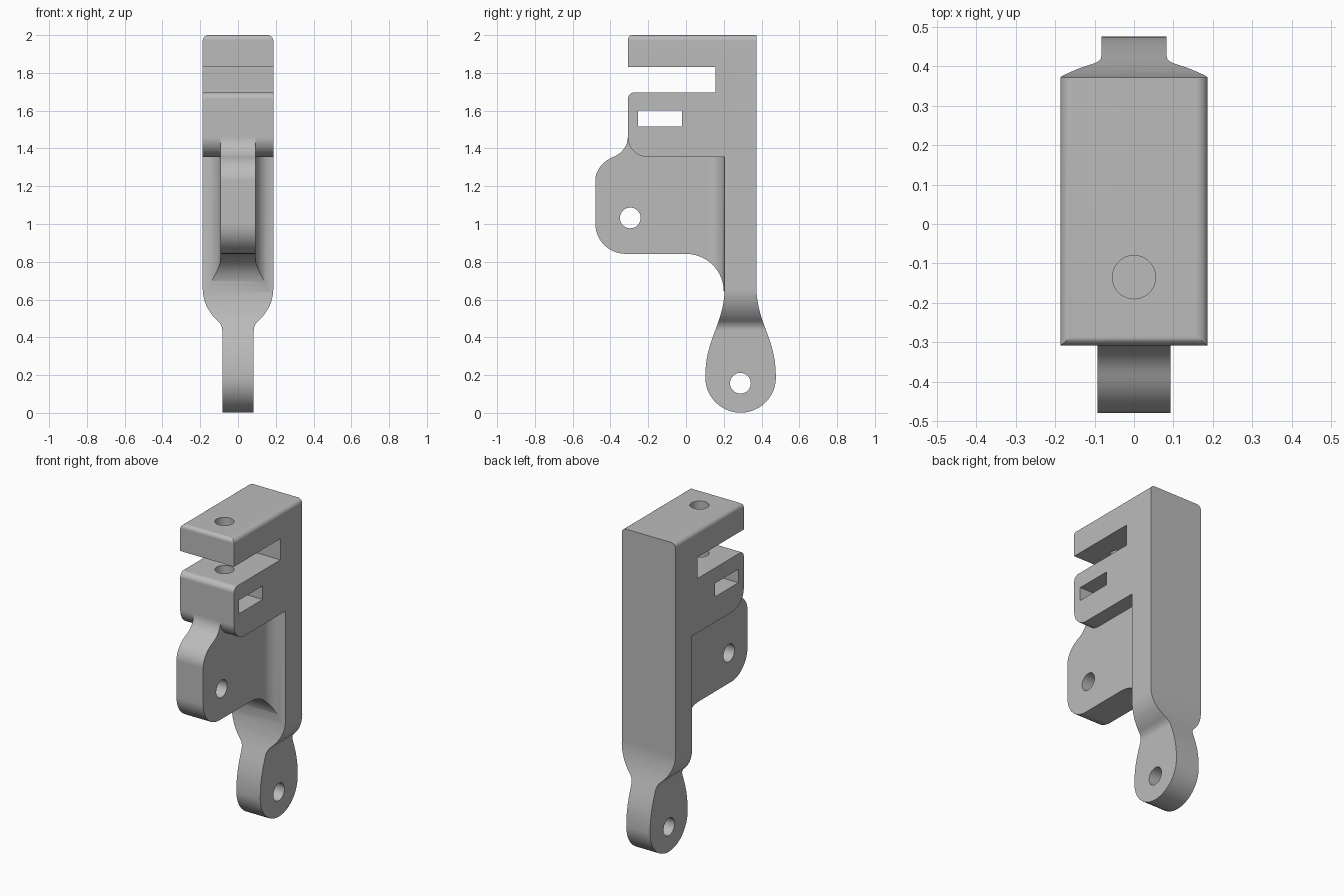
import bpy, bmesh
from math import cos, sin, radians
from mathutils import Vector
from mathutils.geometry import interpolate_bezier

if "Cube" in bpy.data.objects:
    bpy.data.objects.remove(bpy.data.objects["Cube"])

grey = bpy.data.materials.new("plain grey")
grey.use_nodes = True
colour = (0.5, 0.5, 0.5, 1)
grey.diffuse_color = colour
grey.node_tree.nodes["Principled BSDF"].inputs["Base Color"].default_value = colour

HALF = 0.187    # half width of the body
THIN = 0.093    # half width of the front tab
BACK, FACE, NOSE = 0.372, 0.205, -0.308


def arc(u, v, r, start, end, n=12):
    angles = [radians(start + (end - start) * i / n) for i in range(n + 1)]
    return [(u + r * cos(a), v + r * sin(a)) for a in angles]


def curve(a, b, c, d, n=14):
    pts = interpolate_bezier(*[Vector((*p, 0)) for p in (a, b, c, d)], n)
    return [(p.x, p.y) for p in pts]


def mirrored(half):
    return half + [(-u, v) for u, v in reversed(half)]


def prism(name, outline, axis, lo, hi):
    """Extrude a 2D outline along the given axis."""
    place = {"x": lambda u, v, w: (w, u, v),
             "y": lambda u, v, w: (u, w, v),
             "z": lambda u, v, w: (u, v, w)}[axis]
    clean = []
    for p in outline:
        if not clean or (Vector(p) - Vector(clean[-1])).length > 1e-4:
            clean.append(p)
    bm = bmesh.new()
    face = bm.faces.new([bm.verts.new(place(u, v, lo)) for u, v in clean])
    new = bmesh.ops.extrude_face_region(bm, geom=[face])["geom"]
    bmesh.ops.translate(bm, vec=place(0, 0, hi - lo),
                        verts=[g for g in new if isinstance(g, bmesh.types.BMVert)])
    bmesh.ops.recalc_face_normals(bm, faces=bm.faces)
    mesh = bpy.data.meshes.new(name)
    bm.to_mesh(mesh)
    bm.free()
    mesh.materials.append(grey)
    obj = bpy.data.objects.new(name, mesh)
    bpy.context.collection.objects.link(obj)
    return obj


def select(obj):
    bpy.ops.object.select_all(action="DESELECT")
    obj.select_set(True)
    bpy.context.view_layer.objects.active = obj


def combine(obj, other, operation):
    select(obj)
    mod = obj.modifiers.new(operation, "BOOLEAN")
    mod.operation, mod.solver, mod.object = operation, "EXACT", other
    bpy.ops.object.modifier_apply(modifier=mod.name)
    bpy.data.objects.remove(other)


# Body: slotted head, back column and drop-shaped lower lug
side = [(BACK, 2.0)]
side += arc(NOSE + 0.025, 1.975, 0.025, 90, 180, 6)
side += [(NOSE, 1.83), (0.155, 1.83), (0.155, 1.697)]
side += arc(NOSE + 0.035, 1.662, 0.035, 90, 180, 6)
side += arc(NOSE + 0.105, 1.46, 0.105, 180, 270)
side += [(FACE, 1.355)]
side += curve((FACE, 0.66), (0.2, 0.46), (0.102, 0.4), (0.102, 0.188))
side += arc(0.289, 0.188, 0.187, 180, 360, 24)
side += curve((0.476, 0.188), (0.476, 0.4), (0.38, 0.46), (BACK, 0.66))
body = prism("bracket_body", side, "x", -0.3, 0.3)

# Front outline narrows the lug and rounds the upper side edges
front = arc(HALF - 0.03, 1.97, 0.03, 90, 0, 6)
front += curve((HALF, 0.66), (HALF, 0.57), (0.135, 0.51), (0.105, 0.485))
front += curve((0.105, 0.485), (0.09, 0.47), (0.083, 0.455), (0.083, 0.43), 6)
front += [(0.083, -0.1)]
combine(body, prism("front_outline", mirrored(front), "y", -1, 1), "INTERSECT")

# Front tab with a fillet where it meets the column
tab_side = [(0.28, 1.4), (-0.2, 1.4), (-0.2, 1.5), (NOSE + 0.01, 1.5)]
tab_side += curve((NOSE, 1.46), (NOSE, 1.41), (-0.345, 1.37), (-0.385, 1.355), 10)
tab_side += curve((-0.385, 1.355), (-0.445, 1.33), (-0.48, 1.28), (-0.48, 1.23), 10)
tab_side += arc(-0.32, 1.002, 0.16, 180, 270)
tab_side += arc(0.0, 0.642, 0.2, 90, 0, 16)
tab_side += [(0.28, 0.642)]
tab = prism("front_tab", tab_side, "x", -0.3, 0.3)
r = HALF - THIN - 0.001
plan = [(THIN, -0.6)] + arc(THIN + r, FACE - r, r, 180, 90) + [(THIN + r, 0.3)]
combine(tab, prism("tab_plan", mirrored(plan), "z", 0.5, 1.6), "INTERSECT")
combine(body, tab, "UNION")

# Nut slot, cross holes and the vertical screw hole
slot = [(-0.255, 1.515), (-0.022, 1.515), (-0.022, 1.6), (-0.255, 1.6)]
combine(body, prism("nut_slot", slot, "x", -0.5, 0.5), "DIFFERENCE")
for u, v, axis, lo, hi in ((0.288, 0.157, "x", -0.5, 0.5),
                           (-0.295, 1.032, "x", -0.5, 0.5),
                           (0, -0.135, "z", 1.55, 2.2)):
    hole = prism("hole", arc(u, v, 0.055, 0, 348.75, 31), axis, lo, hi)
    combine(body, hole, "DIFFERENCE")

# Smooth curves, flat faces kept crisp
select(body)
bpy.ops.object.shade_smooth_by_angle(angle=radians(30))
weighted = body.modifiers.new("flat faces", "WEIGHTED_NORMAL")
weighted.keep_sharp = True
